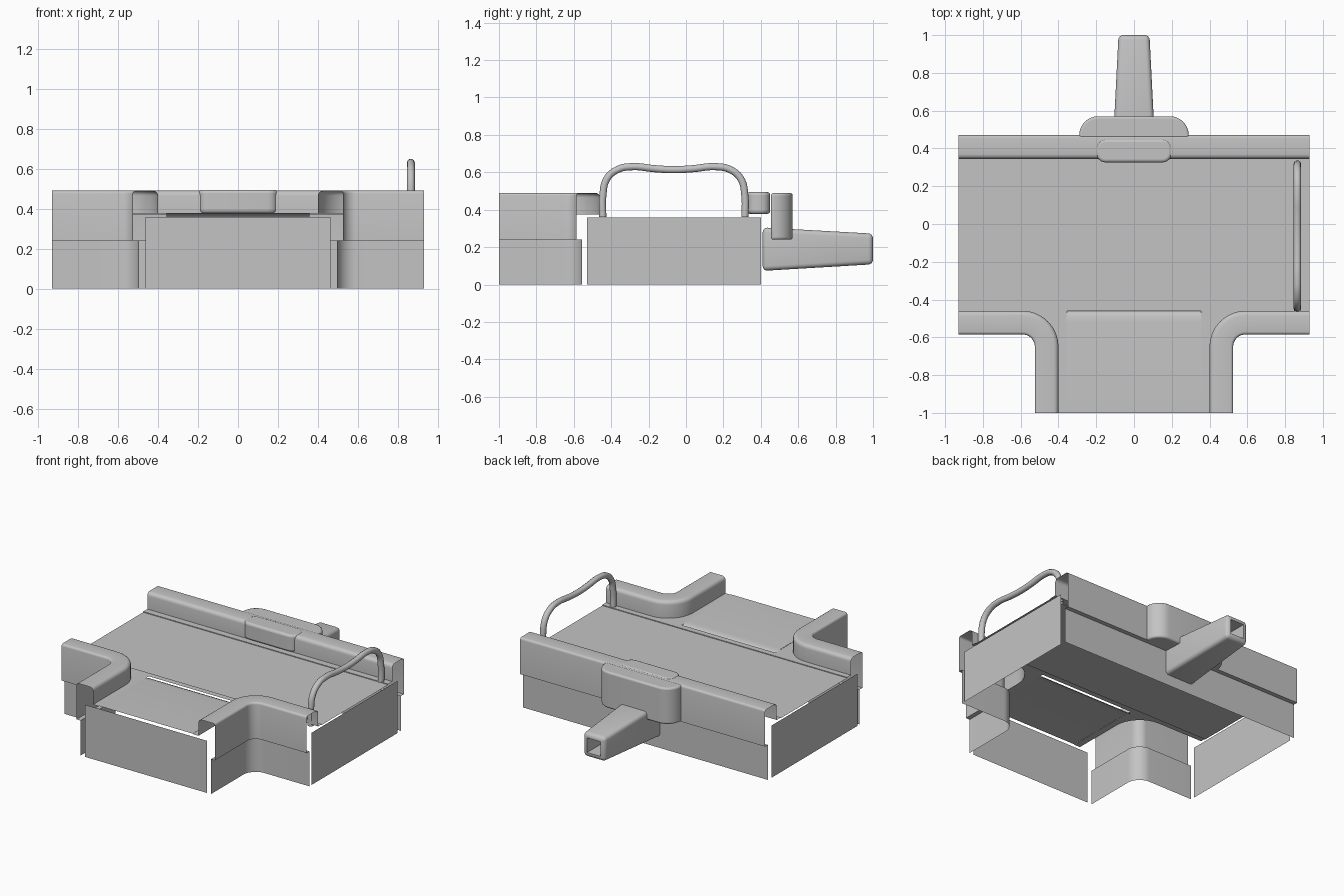
import bpy, bmesh, math
from mathutils import Vector

cube = bpy.data.objects.get("Cube")
if cube:
    bpy.data.objects.remove(cube, do_unlink=True)

grey = bpy.data.materials.new("plain grey")
grey.use_nodes = True
grey.diffuse_color = (0.55, 0.55, 0.55, 1)
grey.node_tree.nodes["Principled BSDF"].inputs["Base Color"].default_value = (0.55, 0.55, 0.55, 1)
parts = []

FLOOR, TOP, END = 0.375, 0.49, 0.93


def finish(name, bm, facing=(0, 0, 1), closed=False, mirror=False):
    """Turn a bmesh into an object whose sheets look towards 'facing'."""
    bmesh.ops.recalc_face_normals(bm, faces=bm.faces)
    total = sum((f.normal * f.calc_area() for f in bm.faces), Vector())
    if not closed and total.dot(Vector(facing)) < 0:
        bmesh.ops.reverse_faces(bm, faces=bm.faces)
    mesh = bpy.data.meshes.new(name)
    bm.to_mesh(mesh)
    bm.free()
    mesh.materials.append(grey)
    obj = bpy.data.objects.new(name, mesh)
    bpy.context.collection.objects.link(obj)
    if mirror:
        obj.modifiers.new("Mirror", 'MIRROR').use_mirror_merge = False
    parts.append(obj)
    return obj


def grid(name, rows, **kw):
    """Skin a list of equally long point rows."""
    bm = bmesh.new()
    vs = [[bm.verts.new(p) for p in row] for row in rows]
    for a, b in zip(vs, vs[1:]):
        for i in range(len(a) - 1):
            bm.faces.new((a[i], a[i + 1], b[i + 1], b[i]))
    return finish(name, bm, **kw)


def sheet(name, points, **kw):
    bm = bmesh.new()
    bm.faces.new([bm.verts.new(p) for p in points])
    return finish(name, bm, **kw)


def arc(cx, cy, r, a0, a1, n):
    angles = [math.radians(a0 + (a1 - a0) * i / n) for i in range(n + 1)]
    return [(cx + r * math.cos(a), cy + r * math.sin(a)) for a in angles]


def bevel(obj, width, segments=4):
    mod = obj.modifiers.new("Bevel", 'BEVEL')
    mod.width, mod.segments, mod.limit_method = width, segments, 'ANGLE'


# Rail and wall section: (distance outwards, height)
section = [(0, FLOOR)]
section += arc(0.025, TOP - 0.025, 0.025, 180, 90, 4)
section += arc(0.11, TOP - 0.015, 0.015, 90, 0, 4)
section += [(0.125, 0.24), (0.095, 0.24), (0.095, 0)]


def sweep(name, path, **kw):
    grid(name, [[(x + nx * d, y + ny * d, z) for d, z in section]
                for x, y, nx, ny in path], **kw)


# Back rail, straight
sweep("back_rail", [(END, 0.345, 0, 1), (-END, 0.345, 0, 1)])

# Front corner rails, curving from the long side into the short leg
inner = arc(0.59, -0.65, 0.19, 90, 180, 14)
corner = [(END, -0.46, 0, -1)]
for x, y in inner:
    corner.append((x, y, (0.59 - x) / 0.19, (-0.65 - y) / 0.19))
corner.append((0.40, -1, 1, 0))
sweep("front_corner_rail", corner, mirror=True)

# Main deck with slightly raised borders
deck = [(-0.46, FLOOR), (-0.42, FLOOR), (-0.42, FLOOR - 0.005),
        (0.30, FLOOR - 0.005), (0.30, FLOOR), (0.345, FLOOR)]
grid("deck", [[(x, y, z) for y, z in deck] for x in (-END, END)])

# Floor strips beside the front flap
strip = [(0.355, -0.46), (0.355, -1), (0.40, -1)] + inner[::-1]
sheet("leg_floor", [(x, y, FLOOR) for x, y in strip], mirror=True)

# Front flap, rounded down at its inner end
flap = [(-1, 0.378), (-0.52, 0.378), (-0.49, 0.375), (-0.47, 0.368), (-0.46, 0.355)]
grid("front_flap", [[(x, y, z) for y, z in flap] for x in (-0.357, 0.357)])

# Upright closing plates
H = 0.358
sheet("end_plate", [(END, -0.53, 0), (END, 0.40, 0), (END, 0.40, H), (END, -0.53, H)],
      facing=(1, 0, 0), mirror=True)
sheet("front_plate", [(-0.463, -1, 0), (0.463, -1, 0), (0.463, -1, H), (-0.463, -1, H)],
      facing=(0, -1, 0))


def prism(name, outline, z0, z1):
    bm = bmesh.new()
    base = bm.faces.new([bm.verts.new((x, y, z0)) for x, y in outline])
    ext = bmesh.ops.extrude_face_region(bm, geom=[base], use_keep_orig=True)
    for v in ext["geom"]:
        if isinstance(v, bmesh.types.BMVert):
            v.co.z = z1
    return finish(name, bm, closed=True)


# Bulge behind the back rail
bulge = [(0.29, 0.455)] + arc(0.19, 0.47, 0.10, 0, 90, 8)
bulge += arc(-0.19, 0.47, 0.10, 90, 180, 8) + [(-0.29, 0.455)]
bevel(prism("back_bulge", bulge, 0.24, TOP - 0.001), 0.012, 3)

# Rounded pad set in the back rail
pad = []
for sx, sy, a in ((1, 1, 0), (-1, 1, 90), (-1, -1, 180), (1, -1, 270)):
    pad += arc(sx * 0.15, 0.388 + sy * 0.012, 0.05, a, a + 90, 6)
bevel(prism("rail_pad", pad, FLOOR + 0.003, TOP + 0.004), 0.015, 3)

# Tapered grip with a hollow end
bm = bmesh.new()
bmesh.ops.create_cube(bm, size=1)
for v in bm.verts:
    far = v.co.y > 0
    w, low, high = (0.082, 0.108, 0.272) if far else (0.112, 0.073, 0.305)
    v.co = (math.copysign(w, v.co.x), 1.0 if far else 0.41, high if v.co.z > 0 else low)
bmesh.ops.bevel(bm, geom=bm.edges[:], offset=0.025, segments=4, profile=0.5, affect='EDGES')
tip = max(bm.faces, key=lambda f: f.normal.y * f.calc_area())
bmesh.ops.inset_region(bm, faces=[tip], thickness=0.01)
hole = bmesh.ops.extrude_face_region(bm, geom=[tip])
bmesh.ops.delete(bm, geom=[tip], context='FACES_ONLY') if tip.is_valid else None
for g in hole["geom"]:
    if isinstance(g, bmesh.types.BMVert):
        g.co.y -= 0.3
finish("back_grip", bm, closed=True)

# Bent loop handle, symmetric about its middle
half = [(0.38, 0.36), (0.38, 0.47), (0.358, 0.565), (0.30, 0.615),
        (0.22, 0.63), (0.10, 0.619), (0, 0.614)]
loop = half + [(-y, z) for y, z in half[-2::-1]]
curve = bpy.data.curves.new("loop_handle", 'CURVE')
curve.dimensions = '3D'
curve.bevel_depth, curve.bevel_resolution, curve.resolution_u = 0.02, 3, 6
spline = curve.splines.new('BEZIER')
spline.bezier_points.add(len(loop) - 1)
for bp, (y, z) in zip(spline.bezier_points, loop):
    bp.co = (0.865, y - 0.065, z)
    bp.handle_left_type = bp.handle_right_type = 'AUTO'
curve.materials.append(grey)
handle = bpy.data.objects.new("loop_handle", curve)
bpy.context.collection.objects.link(handle)

# Smooth curved faces, keep hard edges
bpy.ops.object.select_all(action='DESELECT')
for obj in parts:
    obj.select_set(True)
bpy.context.view_layer.objects.active = parts[0]
bpy.ops.object.shade_smooth_by_angle(angle=math.radians(35))
